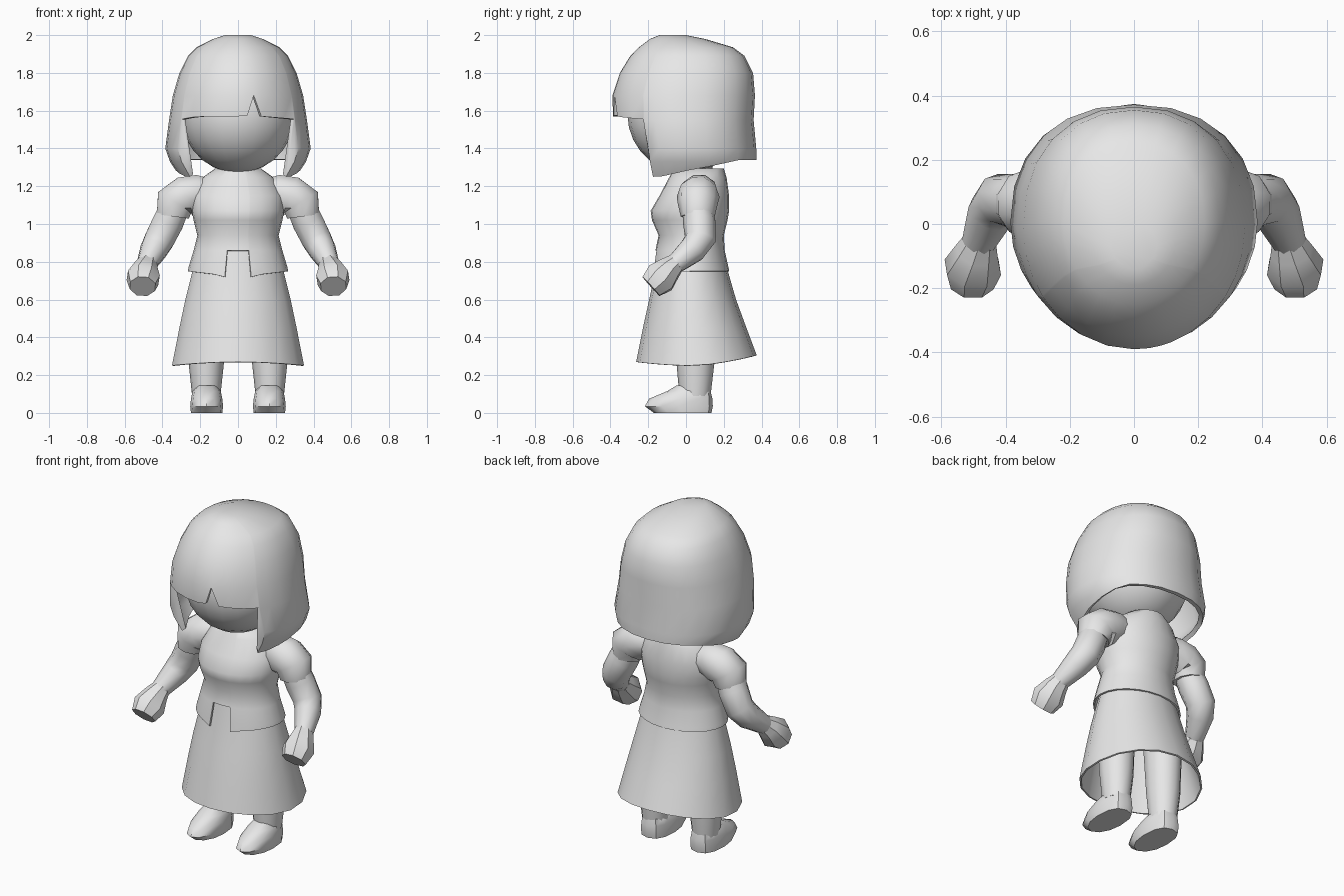
import bpy, bmesh, math
from mathutils import Vector

if "Cube" in bpy.data.objects:
    bpy.data.objects.remove(bpy.data.objects["Cube"])

grey = bpy.data.materials.new("plain_grey")
grey.diffuse_color = (0.8, 0.8, 0.8, 1)
grey.use_nodes = True
grey.node_tree.nodes["Principled BSDF"].inputs["Base Color"].default_value = grey.diffuse_color


def finish(name, bm, thick=0, angle=50):
    """Turn a bmesh into a shaded object, optionally with wall thickness."""
    me = bpy.data.meshes.new(name)
    bm.to_mesh(me)
    bm.free()
    ob = bpy.data.objects.new(name, me)
    bpy.context.collection.objects.link(ob)
    me.materials.append(grey)
    bpy.ops.object.select_all(action='DESELECT')
    bpy.context.view_layer.objects.active = ob
    ob.select_set(True)
    if thick:
        mod = ob.modifiers.new("wall", 'SOLIDIFY')
        mod.thickness = thick
        mod.offset = -1
        bpy.ops.object.modifier_apply(modifier=mod.name)
    bpy.ops.object.shade_smooth_by_angle(angle=math.radians(angle))
    return ob


def section(rows, z):
    """Half width, front y and back y of a profile at height z."""
    for hi, lo in zip(rows, rows[1:]):
        if z >= lo[0]:
            t = min(1, (hi[0] - z) / (hi[0] - lo[0]))
            return [a + (b - a) * t for a, b in zip(hi[1:], lo[1:])]
    return rows[-1][1:]


def shell(name, rows, cols, cx=0, back_power=2, top=True, bottom=False, thick=0, angle=50):
    """Loft rows (z, half width, front y, back y), top first.
    cols are (degrees from the front, hem height)."""
    bm = bmesh.new()
    grid = []
    for deg, hem in cols:
        a = math.radians(deg)
        s, c = math.sin(a), -math.cos(a)
        p = 2 / back_power if c > 0 else 1
        column = []
        for row in rows:
            z = max(row[0], hem)
            rx, yf, yb = section(rows, z)
            x = cx + rx * math.copysign(abs(s) ** p, s)
            y = (yf + yb) / 2 + (yb - yf) / 2 * math.copysign(abs(c) ** p, c)
            column.append(bm.verts.new((x, y, z)))
        grid.append(column)
    for i, left in enumerate(grid):
        right = grid[(i + 1) % len(grid)]
        for j in range(len(rows) - 1):
            bm.faces.new((left[j + 1], right[j + 1], right[j], left[j]))
    if top:
        bm.faces.new([c[0] for c in grid])
    if bottom:
        bm.faces.new([c[-1] for c in reversed(grid)])
    bmesh.ops.remove_doubles(bm, verts=bm.verts, dist=0.0005)
    return finish(name, bm, thick, angle)


def even(n, hem=-1):
    return [(360 * i / n, hem) for i in range(n)]


def tube(name, path, side, n=10, angle=50):
    """Capped limb through (x, y, z, radius) points."""
    bm = bmesh.new()
    pts = [Vector((side * p[0], p[1], p[2])) for p in path]
    rings = []
    for i, p in enumerate(pts):
        d = (pts[min(i + 1, len(pts) - 1)] - pts[max(i - 1, 0)]).normalized()
        u = d.cross(Vector((0, 1, 0))).normalized()
        v = d.cross(u)
        r = path[i][3]
        rings.append([bm.verts.new(p + r * (u * math.cos(t) + v * math.sin(t)))
                      for t in (2 * math.pi * (k + 0.5) / n for k in range(n))])
    for a, b in zip(rings, rings[1:]):
        for k in range(n):
            bm.faces.new((a[k], a[(k + 1) % n], b[(k + 1) % n], b[k]))
    bm.faces.new(rings[0])
    bm.faces.new(rings[-1])
    bmesh.ops.recalc_face_normals(bm, faces=bm.faces)
    return finish(name, bm, 0, angle)


# Head
bm = bmesh.new()
bmesh.ops.create_uvsphere(bm, u_segments=20, v_segments=14, radius=0.31)
for v in bm.verts:
    v.co = (v.co.x * 0.97, v.co.y, v.co.z + 1.58)
finish("head", bm)

# Bobbed hair with a notched fringe and long side locks
hair_rows = [(2.0, .07, -.14, .0), (1.98, .13, -.19, .10), (1.935, .22, -.25, .25),
             (1.89, .265, -.295, .31), (1.8, .31, -.35, .355), (1.68, .345, -.39, .365),
             (1.55, .365, -.385, .358), (1.4, .385, -.36, .372), (1.33, .36, -.35, .372),
             (1.24, .30, -.32, .35)]
fringe = [(-55, 1.555), (-42, 1.565), (-28, 1.57), (-14, 1.57), (0, 1.57), (8, 1.575),
          (14, 1.68), (20, 1.57), (30, 1.565), (42, 1.56), (55, 1.555)]
sides = []
for deg in [56, 66, 78] + list(range(90, 271, 15)) + [282, 294, 304]:
    y = -0.38 * math.cos(math.radians(deg))
    sides.append((deg, 1.25 + 0.09 * max(0, min(1, (y + 0.17) / 0.45))))
shell("hair", hair_rows, fringe + sides, back_power=2.25, thick=0.025)

# Neck
shell("neck", [(1.4, .08, -.03, .13), (1.2, .09, -.04, .15)], even(12), bottom=True)

# Blouse, split at the front hem
blouse_rows = [(1.295, .12, -.06, .20), (1.245, .19, -.09, .215), (1.15, .245, -.14, .228),
               (1.07, .245, -.187, .228), (1.02, .235, -.18, .22), (.94, .215, -.145, .20),
               (.86, .235, -.162, .205), (.77, .262, -.175, .225), (.70, .275, -.185, .24)]
hems = [(-15, .72), (-14, .86), (0, .86), (14, .86), (15, .72)]
hems += [(d, .72 + .03 * math.sin(math.radians(min(90, abs(d if d < 180 else 360 - d)))))
         for d in range(30, 331, 15)]
shell("blouse", blouse_rows, hems, thick=0.01)

# Flared skirt, longest at the front and sides
skirt_rows = [(.90, .205, -.135, .185), (.75, .245, -.162, .222), (.60, .283, -.195, .265),
              (.45, .315, -.228, .32), (.25, .355, -.268, .395)]
skirt_hem = [(d, .27 - .02 * math.sin(math.radians(d)) ** 2
              + .035 * max(0, -math.cos(math.radians(d)))) for d in range(0, 360, 20)]
shell("skirt", skirt_rows, skirt_hem, thick=0.01)

for side, tag in ((1, "left"), (-1, "right")):
    # Leg and shoe
    shell(tag + "_leg", [(.55, .105, -.07, .16), (.26, .093, -.05, .15), (.09, .075, -.035, .13)],
          even(12), cx=side * .168, bottom=True)
    shell(tag + "_shoe", [(.145, .05, -.05, .06), (.115, .075, -.10, .13), (.075, .083, -.195, .14),
                          (.035, .087, -.218, .142), (0, .083, -.17, .135)],
          even(12), cx=side * .166, back_power=2.6, bottom=True, angle=40)
    # Puffed sleeve
    tube(tag + "_sleeve", [(.14, .07, 1.16, .08), (.21, .07, 1.165, .10), (.28, .065, 1.145, .113),
                           (.335, .062, 1.115, .108), (.345, .062, 1.04, .09)], side)
    # Bent arm
    tube(tag + "_arm", [(.33, .06, 1.10, .08), (.37, .07, 1.01, .086), (.415, .075, .92, .083),
                        (.445, .035, .865, .075), (.485, -.06, .785, .053)], side)
    # Fist
    tube(tag + "_hand", [(.478, -.045, .80, .05), (.49, -.085, .765, .068), (.502, -.135, .715, .092),
                         (.505, -.185, .67, .072)], side, n=8, angle=40)
